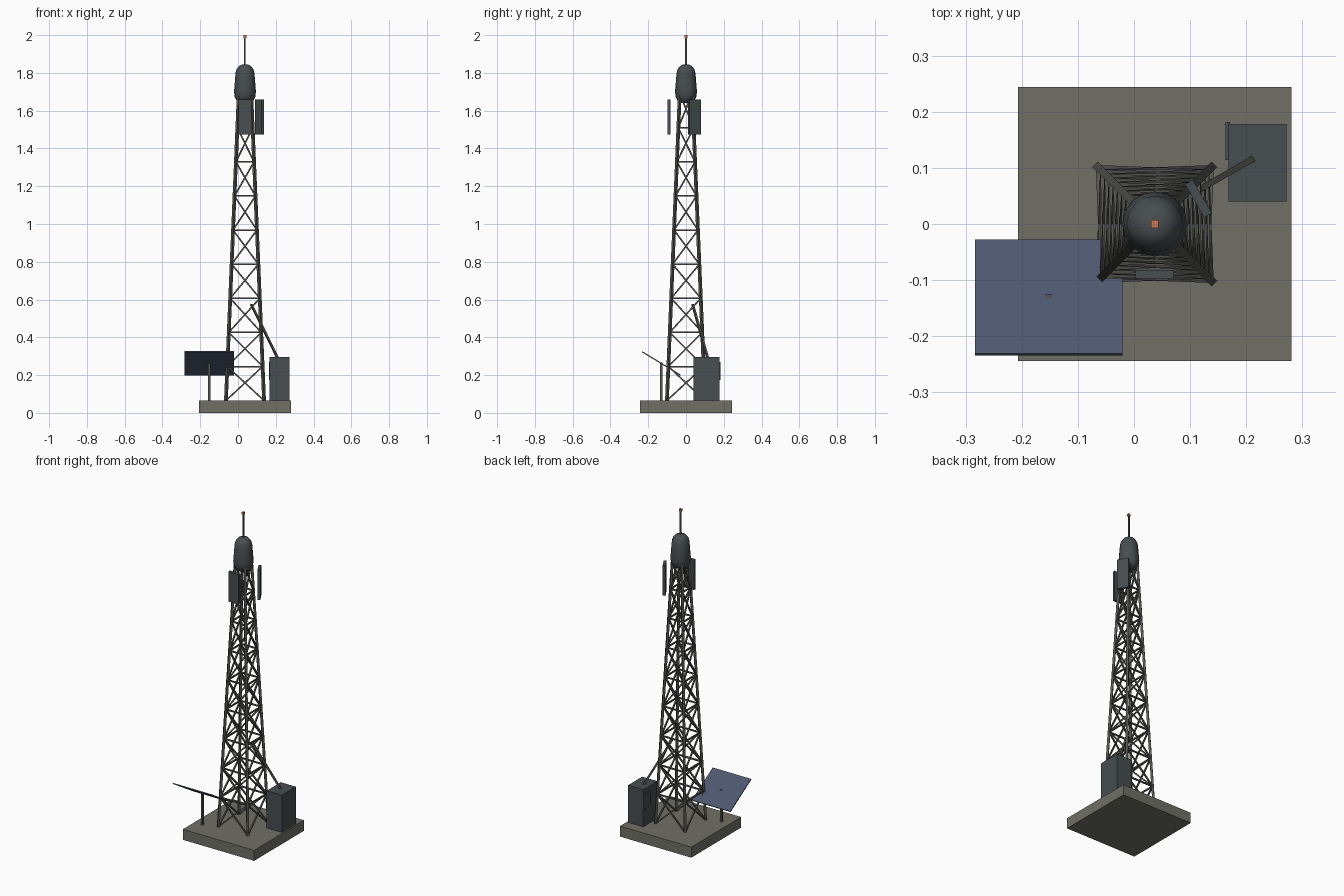
import bpy, bmesh, math
from mathutils import Vector, Matrix

cube = bpy.data.objects.get("Cube")
if cube:
    bpy.data.objects.remove(cube)


def material(name, rgb):
    m = bpy.data.materials.new(name)
    m.use_nodes = True
    m.diffuse_color = (*rgb, 1)
    m.node_tree.nodes["Principled BSDF"].inputs["Base Color"].default_value = (*rgb, 1)
    return m


CONCRETE = material("concrete", (0.16, 0.16, 0.135))
STEEL = material("weathered steel", (0.09, 0.09, 0.08))
CASING = material("dark casing", (0.063, 0.075, 0.08))
SOLAR = material("solar blue", (0.075, 0.095, 0.16))
ORANGE = material("beacon orange", (0.6, 0.19, 0.08))


def finish(name, bm, mat):
    mesh = bpy.data.meshes.new(name)
    bmesh.ops.recalc_face_normals(bm, faces=bm.faces)
    bm.to_mesh(mesh)
    bm.free()
    mesh.materials.append(mat)
    ob = bpy.data.objects.new(name, mesh)
    bpy.context.collection.objects.link(ob)
    return ob


def box(name, centre, size, mat, turn=Matrix()):
    bm = bmesh.new()
    bmesh.ops.create_cube(bm, size=1, matrix=Matrix.Translation(centre) @ turn @ Matrix.Diagonal((*size, 1)))
    return finish(name, bm, mat)


def add_bar(bm, a, b, width):
    # Square bar between two points
    a, b = Vector(a), Vector(b)
    turn = (b - a).to_track_quat('Z', 'Y').to_matrix().to_4x4()
    bmesh.ops.create_cube(bm, size=1, matrix=Matrix.Translation((a + b) / 2) @ turn
                          @ Matrix.Diagonal((width, width, (b - a).length, 1)))


def bars(name, pairs, width, mat):
    bm = bmesh.new()
    for a, b in pairs:
        add_bar(bm, a, b, width)
    return finish(name, bm, mat)


CX = 0.037          # tower axis
BASE_TOP = 0.065
LEG_TOP = 1.69
PANELS = 9


def corner(i, level):
    # Point on leg i at a bracing level
    t = level / PANELS
    half = 0.101 + (0.033 - 0.101) * t
    sx, sy = ((-1, -1), (1, -1), (1, 1), (-1, 1))[i % 4]
    return (CX + sx * half, sy * half, BASE_TOP + (LEG_TOP - BASE_TOP) * t)


# Foundation slab
box("foundation", (CX, 0, BASE_TOP / 2), (0.488, 0.488, BASE_TOP), CONCRETE)

# Lattice tower
bars("tower_legs", [(corner(i, 0), corner(i, PANELS)) for i in range(4)], 0.014, STEEL)
braces = []
for k in range(PANELS):
    for i in range(4):
        braces.append((corner(i, k), corner(i + 1, k + 1)))
        braces.append((corner(i + 1, k), corner(i, k + 1)))
        if k:
            braces.append((corner(i, k), corner(i + 1, k)))
bars("tower_braces", braces, 0.008, STEEL)

# Radome, a lathed capsule that narrows upward
profile = [(0.02, 1.64), (0.042, 1.65), (0.054, 1.67), (0.058, 1.70),
           (0.05, 1.80), (0.043, 1.822), (0.03, 1.838), (0.014, 1.845)]
SIDES = 16
bm = bmesh.new()
rings = [[bm.verts.new((CX + r * math.cos(math.tau * s / SIDES), r * math.sin(math.tau * s / SIDES), z))
          for s in range(SIDES)] for r, z in profile]
for low, high in zip(rings, rings[1:]):
    for s in range(SIDES):
        n = (s + 1) % SIDES
        bm.faces.new((low[s], low[n], high[n], high[s]))
bm.faces.new(rings[0])
bm.faces.new(rings[-1])
radome = finish("radome", bm, CASING)
bpy.context.view_layer.objects.active = radome
radome.select_set(True)
bpy.ops.object.shade_smooth_by_angle(angle=math.radians(35))
radome.select_set(False)

# Whip antenna and beacon
bars("whip_antenna", [((CX, 0, 1.84), (CX, 0, 1.99))], 0.008, CASING)
box("beacon", (CX, 0, 1.9925), (0.014, 0.014, 0.015), ORANGE)

# Sector antenna panels
for name, azimuth in (("front_sector_antenna", -90), ("back_sector_antenna", 30)):
    a = math.radians(azimuth)
    box(name, (CX + 0.09 * math.cos(a), 0.09 * math.sin(a), 1.567), (0.016, 0.068, 0.186),
        CASING, Matrix.Rotation(a, 4, 'Z'))

# Equipment cabinet, its side door and cable conduit
box("cabinet", (0.22, 0.109, 0.18), (0.104, 0.138, 0.23), CASING)
box("cabinet_door", (0.167, 0.148, 0.222), (0.008, 0.068, 0.095), CASING)
bars("cable_conduit", [((0.07, 0.035, 0.575), (0.21, 0.115, 0.29))], 0.011, STEEL)

# Tilted solar panel on a post
tilt = math.atan2(0.125, 0.205)
box("solar_panel", (-0.152, -0.131, 0.262), (0.263, 0.238, 0.006), SOLAR, Matrix.Rotation(-tilt, 4, 'X'))
bars("solar_post", [((-0.152, -0.131, BASE_TOP), (-0.152, -0.131, 0.266))], 0.011, STEEL)
